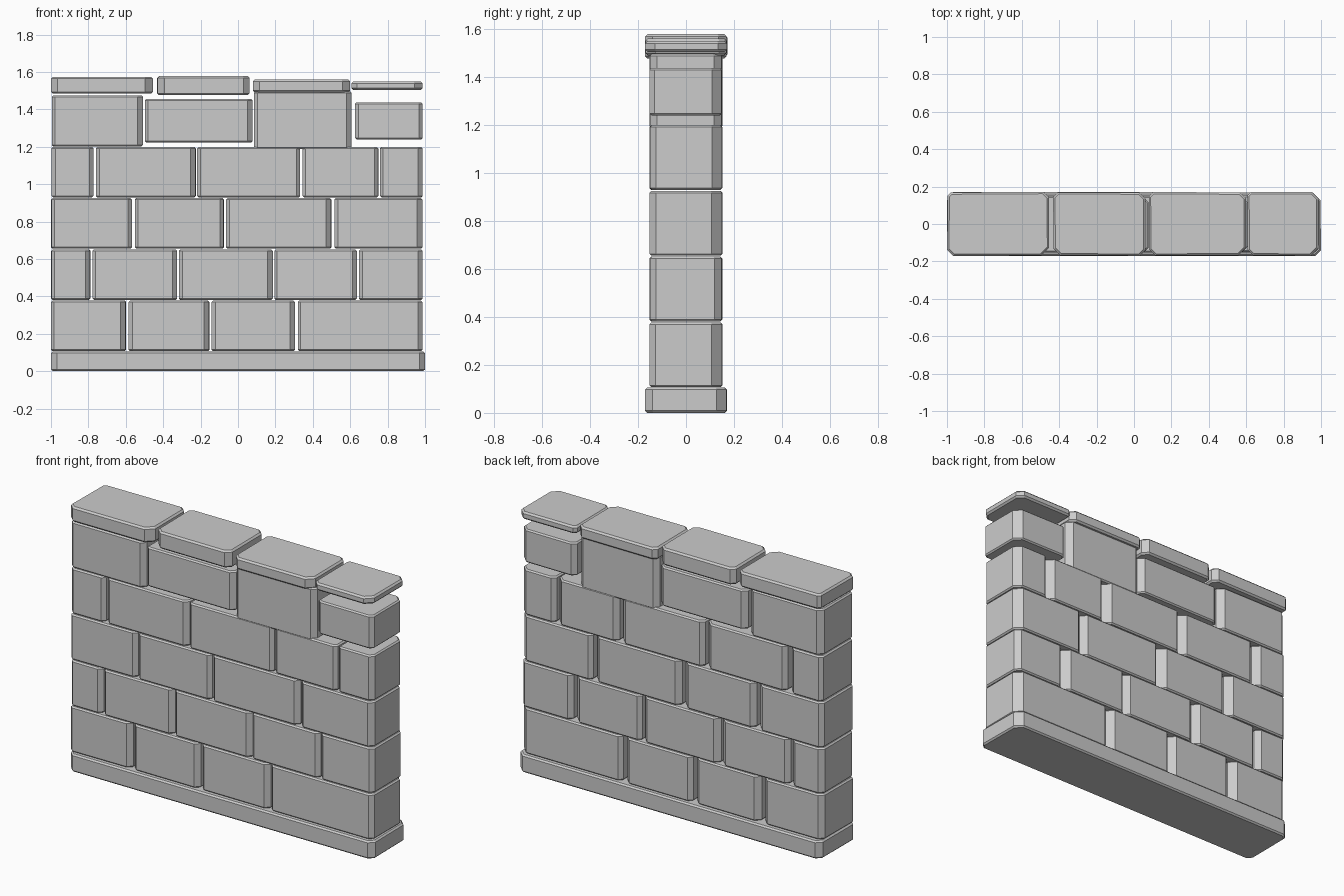
import bpy, bmesh, random

if "Cube" in bpy.data.objects:
    bpy.data.objects.remove(bpy.data.objects["Cube"])

random.seed(4)


def stone(name, x0, x1, y0, y1, z0, z1, cham, edge, jit=0.004):
    """Hewn block: box with chamfered upright corners and a narrow worn rim."""
    bm = bmesh.new()
    corners = [(x0, y0, 1, 1), (x1, y0, -1, 1), (x1, y1, -1, -1), (x0, y1, 1, -1)]
    ring = []
    for i, (x, y, sx, sy) in enumerate(corners):
        c = cham[i] * random.uniform(0.8, 1.2)
        # keep the rough corner within the outline
        x += sx * random.uniform(0, jit)
        y += sy * random.uniform(0, jit)
        a, b = (x, y + sy * c), (x + sx * c, y)
        ring += [a, b] if i % 2 == 0 else [b, a]
    face = bm.faces.new([bm.verts.new((x, y, z0)) for x, y in ring])
    res = bmesh.ops.extrude_face_region(bm, geom=[face], use_keep_orig=True)
    for v in res["geom"]:
        if isinstance(v, bmesh.types.BMVert):
            v.co.z = z1
    bmesh.ops.recalc_face_normals(bm, faces=bm.faces)
    rims = [e for e in bm.edges if abs(e.verts[0].co.z - e.verts[1].co.z) < 1e-5]
    bmesh.ops.bevel(bm, geom=rims, offset=edge, segments=1, affect='EDGES')
    bmesh.ops.recalc_face_normals(bm, faces=bm.faces)
    me = bpy.data.meshes.new(name)
    bm.to_mesh(me)
    bm.free()
    ob = bpy.data.objects.new(name, me)
    bpy.context.collection.objects.link(ob)
    return ob


# Footing slab
stone("base_slab", -1, 1, -0.172, 0.172, 0, 0.106, (0.035,) * 4, 0.009)

# Regular courses: bottom, top, block spans along x
courses = [
    (0.107, 0.377, [(-1, -0.597), (-0.585, -0.153), (-0.143, 0.307), (0.317, 0.988)]),
    (0.381, 0.651, [(-1, -0.788), (-0.78, -0.322), (-0.318, 0.187), (0.194, 0.637), (0.645, 0.988)]),
    (0.655, 0.925, [(-1, -0.565), (-0.555, -0.073), (-0.065, 0.502), (0.512, 0.99)]),
    (0.929, 1.199, [(-1, -0.77), (-0.761, -0.225), (-0.22, 0.335), (0.342, 0.752), (0.758, 0.988)]),
]
block_cham = (0.018, 0.024, 0.036, 0.026)
for r, (z0, z1, spans) in enumerate(courses, 1):
    for i, (a, b) in enumerate(spans, 1):
        stone(f"course_{r}_block_{i}", a, b, -0.153, 0.152, z0, z1, block_cham, 0.008)

# Uneven top course
top = [(-0.998, -0.508, 1.202, 1.475), (-0.5, 0.08, 1.222, 1.456),
       (0.083, 0.61, 1.187, 1.496), (0.623, 0.988, 1.24, 1.437)]
for i, (a, b, z0, z1) in enumerate(top, 1):
    stone(f"top_course_block_{i}", a, b, -0.153, 0.152, z0, z1, block_cham, 0.008)

# Overhanging coping stones
caps = [(-1, -0.453, 1.484, 1.574), (-0.433, 0.064, 1.476, 1.578),
        (0.078, 0.6, 1.49, 1.56), (0.605, 0.988, 1.504, 1.549)]
for i, (a, b, z0, z1) in enumerate(caps, 1):
    stone(f"coping_stone_{i}", a, b, -0.172, 0.172, z0, z1,
          (0.032, 0.036, 0.032, 0.022), 0.01)
